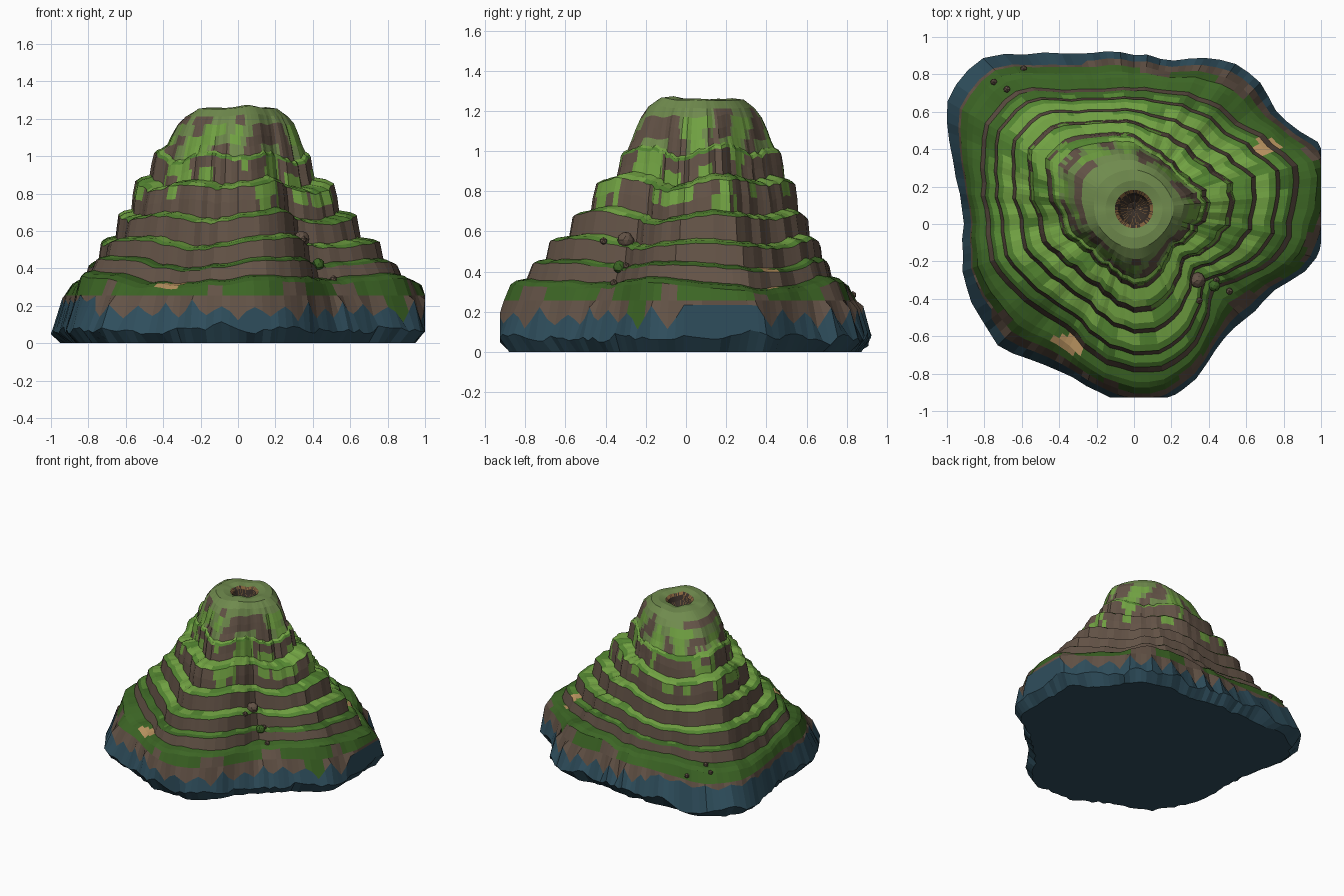
import bpy, bmesh, math, random
from mathutils import Vector, noise
from mathutils.bvhtree import BVHTree

if "Cube" in bpy.data.objects:
    bpy.data.objects.remove(bpy.data.objects["Cube"])

random.seed(4)

# Flat colours
COLOURS = {
    "slate_blue": (0.028, 0.076, 0.108), "rock_brown": (0.125, 0.086, 0.062),
    "dark_green": (0.045, 0.130, 0.018), "mid_green": (0.085, 0.23, 0.030),
    "lime_green": (0.165, 0.36, 0.055), "olive_green": (0.16, 0.255, 0.075),
    "sand": (0.50, 0.30, 0.12), "crater_dark": (0.040, 0.028, 0.021),
    "crater_orange": (0.24, 0.125, 0.045),
}
NAMES = list(COLOURS)
MATS = []
for name, rgb in COLOURS.items():
    m = bpy.data.materials.new(name)
    m.diffuse_color = (*rgb, 1)
    m.use_nodes = True
    m.node_tree.nodes["Principled BSDF"].inputs["Base Color"].default_value = m.diffuse_color
    MATS.append(m)

# Outlines as radii every 15 degrees: crater rim, upper cliff, lowest cliff, shore
CX, CY = 0.0, 0.08
RIM = [0.19] * 24
UPPER = [.40, .38, .33, .32, .33, .35, .39, .42, .46, .52, .53, .48,
         .42, .39, .36, .33, .34, .37, .41, .39, .34, .30, .32, .36]
FOOT = [.86, .90, .79, .72, .70, .66, .65, .67, .74, .89, .92, .85,
        .80, .81, .80, .75, .74, .82, .87, .86, .75, .61, .71, .83]
SHORE = [1.08, 1.1, .935, .955, .92, .83, .83, .87, .955, 1.13, 1.155, 1.0,
         .92, .96, 1.0, 1.02, .96, .97, 1.05, 1.01, .87, .83, .87, 1.0]
OUTLINES = [RIM, UPPER, FOOT, SHORE]
N = 144


def smooth_radius(table, a):
    """Catmull-Rom lookup in a closed table of radii."""
    f = a / math.tau * 24
    i, u = int(f), f % 1
    p0, p1, p2, p3 = (table[(i + d) % 24] for d in (-1, 0, 1, 2))
    return 0.5 * (2 * p1 + (p2 - p0) * u + (2 * p0 - 5 * p1 + 4 * p2 - p3) * u * u
                  + (3 * p1 - p0 - 3 * p2 + p3) * u ** 3)


def radius(t, a):
    """Blend the outlines; t < 0 shrinks the rim towards the crater."""
    if t < 0:
        return 0.19 * (1 + t)
    k = min(int(t), 2)
    lo, hi = smooth_radius(OUTLINES[k], a), smooth_radius(OUTLINES[k + 1], a)
    return lo + (hi - lo) * (t - k)


def wob(a, scale, seed):
    return noise.noise(Vector((math.cos(a) * scale, math.sin(a) * scale, seed)))


# Profile rows: (outline blend, height, wave level or None, tag of the strip below)
rows = [(-.80, 1.16, None, "pit"), (-.62, 1.20, None, "pit"), (-.55, 1.235, None, "ember"),
        (-.46, 1.252, None, "dome"), (-.2, 1.262, None, "dome"), (.1, 1.255, None, "dome"),
        (.35, 1.215, None, "slope"), (.50, 1.17, None, "slope"), (.62, 1.11, None, "slope"),
        (.70, 1.06, None, "slope")]
ledges = [(.80, 1.01, .94, .985), (1.02, .865, 1.24, .835), (1.30, .69, 1.50, .665),
          (1.545, .555, 1.76, .53), (1.80, .44, 1.94, .42)]
for k, (ti, zi, to, zo) in enumerate(ledges):
    rows += [(ti, zi, k, "ledge%d" % k),
             (ti + (to - ti) * .65, zi + (zo - zi) * .4, k, "lip%d" % k),
             (to, zo, k, "cliff")]
    if k < 2:   # split the tall cliffs so that grass patches can hang down them
        tn, zn = (ledges[k + 1][0], ledges[k + 1][1])
        rows.append(((to + tn) / 2 + .01, (zo + zn) / 2, k, "cliff"))
rows += [(2.0, .35, 5, "plain"), (2.14, .345, 5, "plain"), (2.28, .34, 5, "plain"),
         (2.44, .32, 5, "bank"), (2.62, .255, None, "earth"),
         (2.80, .17, "zigzag", "water"), (3.0, .07, "ragged", "water"),
         (3.0, 0.0, None, "bottom")]


def point(row, i):
    t, z, wave, tag = row
    a = math.tau * i / N
    deg = math.degrees(a)
    wet = 108 < deg < 215    # the waterline climbs up to the grass on this side
    if wave == "zigzag" and wet:
        t = 2.68

    # broad facets: every second column lies on a straight chord
    def ring(j):
        b = math.tau * (j % N) / N
        r = radius(t, b)
        if t > .1:
            r += (.022 * wob(b, 7, t * .5) + .012 * wob(b, 16, t * .4)) * min(1, t)
        return Vector((r * math.cos(b), r * math.sin(b)))
    p = ring(i) if i % 2 == 0 else (ring(i - 1) + ring(i + 1)) / 2
    if wave == "zigzag":
        z = .225 if wet else z
        # teeth four columns wide, of uneven height
        tooth = (-1, 0, 1, 0)[i % 4]
        z += tooth * random.uniform(.02, .06) * (.4 if wet else 1) + .02 * wob(a, 3, 2)
        if deg < 14 or deg > 354:
            z = .235
    elif wave == "ragged":
        z += .06 * wob(a, 6, 5) + random.uniform(-.012, .012)
        z = max(z, .03)
    elif wave is not None:
        z += .022 * math.sin(5 * a + .5 * wave) + .014 * math.sin(3 * a - .5 * wave) \
            + .014 * wob(a, 9, wave * .3)
    elif .4 < t < 1:
        z += .02 * wob(a, 3, 8)
    elif t <= .4:
        z += .02 * wob(a, 1.2, 3)
    x = max(-1, min(1, p.x + CX))
    y = max(-.927, min(.927, p.y + CY))
    if tag == "bottom":
        s = random.uniform(.92, .95)
        x, y = x * s, y * s
    return x, y, z


def in_ellipse(c, x, y, rx, ry):
    return ((c.x - x) / rx) ** 2 + ((c.y - y) / ry) ** 2 < 1


def colour(tag, c):
    """Choose a colour by strip and place."""
    a = math.atan2(c.y - CY, c.x - CX)
    n = noise.noise(Vector((c.x * 6, c.y * 6, c.z * 5)))
    fine = noise.noise(Vector((c.x * 9, c.y * 9, c.z * 7 + 3)))
    if tag == "pit":
        return "crater_orange" if random.random() < .12 else "crater_dark"
    if tag == "ember":
        return "crater_orange" if random.random() < .7 else "crater_dark"
    if tag == "dome":
        return "olive_green"
    if tag == "slope":
        if fine > .16 and c.z < 1.18:
            return "lime_green"
        return "rock_brown" if fine < -.05 and c.z < 1.2 else "olive_green"
    if tag == "cliff":
        return "lime_green" if c.z > .74 and fine > .16 else "rock_brown"
    if tag in ("water", "bottom"):
        return "slate_blue"
    wet = math.radians(108) < a % math.tau < math.radians(215)
    if tag == "earth":
        return "dark_green" if wob(a, 5, 11) > .35 else "rock_brown"
    if tag == "bank":
        return "dark_green" if wet or wob(a, 4, 11) > -.12 else "rock_brown"
    # grass on ledges and the low plain
    if in_ellipse(c, -.37, -.65, .10, .065) or in_ellipse(c, .71, .42, .06, .05):
        return "sand"
    if tag == "plain":
        return "dark_green"
    k = int(tag[-1])
    if k == 4:
        return "mid_green" if tag.startswith("ledge") and n > .05 else "dark_green"
    if tag.startswith("ledge"):
        return "lime_green" if n > -.3 else "mid_green"
    return "lime_green" if n > .05 and k < 3 else "mid_green"


# Terraced mountain
bm = bmesh.new()
rings = [[bm.verts.new(point(row, i)) for i in range(N)] for row in rows]
tags = {}
for j in range(len(rows) - 1):
    for i in range(N):
        k = (i + 1) % N
        f = bm.faces.new((rings[j][i], rings[j + 1][i], rings[j + 1][k], rings[j][k]))
        tags[f] = rows[j][3]
for ring, z, tag in ((rings[0], 1.14, "pit"), (rings[-1], 0, "bottom")):
    hub = bm.verts.new((CX, CY, z))
    for i in range(N):
        tags[bm.faces.new((hub, ring[i], ring[(i + 1) % N]))] = tag
for f, tag in tags.items():
    f.material_index = NAMES.index(colour(tag, f.calc_center_median()))
bmesh.ops.recalc_face_normals(bm, faces=bm.faces)
tree = BVHTree.FromBMesh(bm)


def finish(name, bm):
    me = bpy.data.meshes.new(name)
    bm.to_mesh(me)
    bm.free()
    for m in MATS:
        me.materials.append(m)
    ob = bpy.data.objects.new(name, me)
    bpy.context.collection.objects.link(ob)


finish("terraced_mountain", bm)


# Loose boulders and a bush resting on the slopes
def boulder(name, x, y, r, mat):
    hit = tree.ray_cast(Vector((x, y, 3)), Vector((0, 0, -1)))[0]
    b = bmesh.new()
    bmesh.ops.create_icosphere(b, subdivisions=2 if r > .03 else 1, radius=r)
    for v in b.verts:
        v.co = v.co * random.uniform(.92, 1.05) + hit + Vector((0, 0, r * .3))
    for f in b.faces:
        f.material_index = NAMES.index(mat)
    finish(name, b)


boulder("large_boulder", .34, -.30, .042, "rock_brown")
boulder("bush", .43, -.33, .032, "dark_green")
for n, (x, y) in enumerate([(.35, -.41), (.44, -.30), (.51, -.36), (-.75, .76),
                            (-.59, .83), (-.68, .72)]):
    boulder("small_rock_%d" % (n + 1), x, y, .02, "rock_brown")
